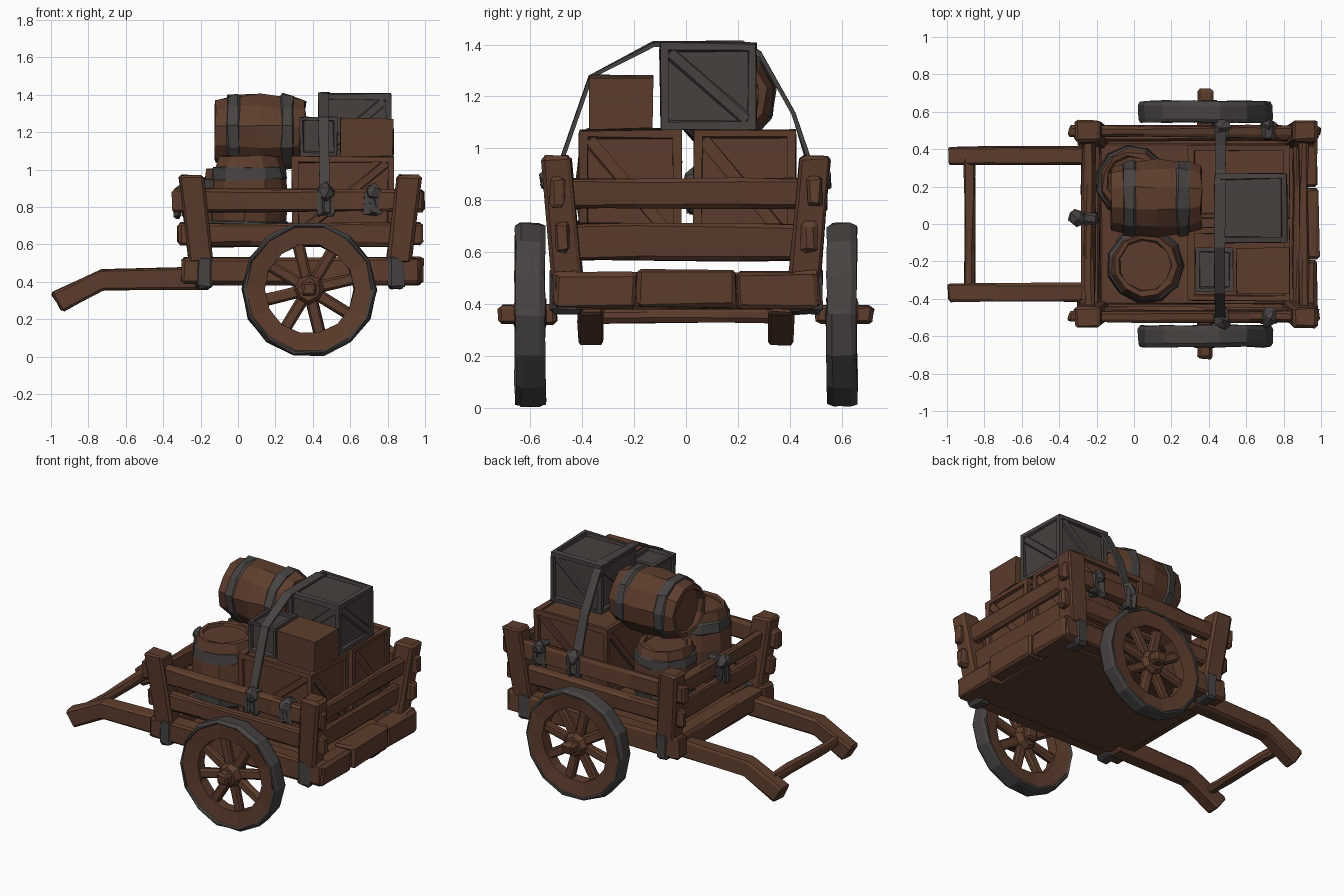
import bpy, bmesh, math, random
from mathutils import Vector, Matrix

random.seed(4)
if "Cube" in bpy.data.objects:
    bpy.data.objects.remove(bpy.data.objects["Cube"])


def material(name, color):
    m = bpy.data.materials.new(name)
    m.use_nodes = True
    m.diffuse_color = (*color, 1)
    m.node_tree.nodes["Principled BSDF"].inputs["Base Color"].default_value = (*color, 1)
    return m


WOOD = material("brown wood", (0.108, 0.046, 0.026))
IRON = material("dark iron", (0.062, 0.056, 0.053))
GREY = material("grey wood", (0.064, 0.052, 0.048))


def finish(name, bm, *mats, rough=0.0):
    """Turn a bmesh into an object, with a hand-hewn wobble."""
    for v in bm.verts:
        v.co += Vector([random.uniform(-rough, rough) for _ in range(3)])
    bmesh.ops.recalc_face_normals(bm, faces=bm.faces)
    me = bpy.data.meshes.new(name)
    bm.to_mesh(me)
    bm.free()
    for m in mats:
        me.materials.append(m)
    ob = bpy.data.objects.new(name, me)
    bpy.context.collection.objects.link(ob)
    return ob


def box(name, lo, hi, mat=WOOD, lean=(0, 0), turn=None, rough=0.006, chamfer=0.014):
    """Chamfered timber between two corners; lean shifts its top sideways."""
    lo, hi = Vector(lo), Vector(hi)
    size, mid = hi - lo, (lo + hi) / 2
    bm = bmesh.new()
    bmesh.ops.create_cube(bm, size=1)
    for v in bm.verts:
        v.co = Vector([v.co[i] * size[i] for i in range(3)])
        if v.co.z > 0:
            v.co += Vector((lean[0], lean[1], 0))
    bmesh.ops.bevel(bm, geom=bm.edges[:], offset=min(chamfer, min(size) / 4),
                    segments=1, affect='EDGES')
    axis = max(range(3), key=lambda i: size[i])
    normal = Vector([float(i == axis) for i in range(3)])
    if size[axis] > 0.5:
        for t in (-0.2, 0.22):
            bmesh.ops.bisect_plane(bm, geom=bm.verts[:] + bm.edges[:] + bm.faces[:],
                                   plane_co=normal * size[axis] * t, plane_no=normal)
    if turn:
        bm.transform(turn)
    bm.transform(Matrix.Translation(mid))
    return finish(name, bm, mat, rough=rough)


def beam(name, a, b, w, h, mat=WOOD):
    """Timber running from a to b."""
    a, b = Vector(a), Vector(b)
    mid, half = (a + b) / 2, Vector(((b - a).length, w, h)) / 2
    rot = (b - a).to_track_quat('X', 'Z').to_matrix().to_4x4()
    return box(name, mid - half, mid + half, mat, turn=rot, rough=0.003)


def prism(name, outline, y0, y1):
    """Side outline in x and z, extruded across y."""
    bm = bmesh.new()
    f = bm.faces.new([bm.verts.new((x, y0, z)) for x, z in outline])
    g = bmesh.ops.extrude_face_region(bm, geom=[f])["geom"]
    bmesh.ops.translate(bm, vec=(0, y1 - y0, 0),
                        verts=[e for e in g if isinstance(e, bmesh.types.BMVert)])
    bmesh.ops.bevel(bm, geom=bm.edges[:], offset=0.012, segments=1, affect='EDGES')
    return finish(name, bm, WOOD, rough=0.004)


def lathe(name, profile, place, sides, iron=(), closed=False, rough=0.005):
    """Spin (radius, height) points; listed profile segments become iron."""
    bm = bmesh.new()
    rings = []
    for r, z in profile:
        rings.append([bm.verts.new((r * math.cos(math.tau * k / sides),
                                    r * math.sin(math.tau * k / sides), z))
                      for k in range(sides)])
    n = len(rings)
    for i in range(n if closed else n - 1):
        a, b = rings[i], rings[(i + 1) % n]
        for k in range(sides):
            j = (k + 1) % sides
            bm.faces.new((a[k], a[j], b[j], b[k])).material_index = int(i in iron)
    if not closed:
        bm.faces.new(rings[0])
        bm.faces.new(rings[-1])
    bm.transform(place)
    return finish(name, bm, WOOD, IRON, rough=rough)


def crate(name, lo, hi, mat=WOOD, frame=0.04, brace=True):
    """Box with framed, sunken panels and a diagonal brace on each side."""
    lo, hi = Vector(lo), Vector(hi)
    mid, size = (lo + hi) / 2, hi - lo
    bm = bmesh.new()
    bmesh.ops.create_cube(bm, size=1, matrix=Matrix.Translation(mid) @ Matrix.Diagonal((*size, 1)))
    if frame:
        panels = bm.faces[:]
        bmesh.ops.inset_individual(bm, faces=panels, thickness=frame)
        bmesh.ops.inset_individual(bm, faces=panels, thickness=0.004, depth=-0.018)
    finish(name, bm, mat, rough=0.005)
    if brace:
        d = size / 2 - Vector((0.035, 0.035, 0.035))
        for s in (-1, 1):
            x, y = mid.x + s * (size.x / 2 - 0.012), mid.y + s * (size.y / 2 - 0.012)
            beam(name + "_brace", (x, mid.y - d.y, mid.z + s * d.z),
                 (x, mid.y + d.y, mid.z - s * d.z), 0.016, 0.045, mat)
            beam(name + "_brace", (mid.x - d.x, y, mid.z - d.z),
                 (mid.x + d.x, y, mid.z + d.z), 0.016, 0.045, mat)


def barrel(name, place, r, h):
    """Bulging staves, two raised iron hoops and sunken heads."""
    half = [(0.66, 0.46), (0.70, 0.5), (0.82, 0.5), (0.91, 0.37),
            (0.96, 0.36), (0.995, 0.24), (0.96, 0.23)]
    pts = [(r * a, -h * b) for a, b in half] + [(r, 0)] + [(r * a, h * b) for a, b in half[::-1]]
    lathe(name, pts, place, 11, iron=(3, 4, 5, 8, 9, 10), rough=0.007)


def knot(name, x, y, z):
    """Tied rope end with hanging tails."""
    bm = bmesh.new()
    bmesh.ops.create_icosphere(bm, subdivisions=1, radius=0.048)
    bm.transform(Matrix.Translation((x, y, z + 0.04)))
    finish(name, bm, IRON, rough=0.012)
    for k in (-1, 1):
        box(name + "_tail", (x + k * 0.026 - 0.018, y - 0.02, z - 0.085),
            (x + k * 0.026 + 0.018, y + 0.02, z + 0.05), IRON, rough=0.009)


# Wheels with iron tyres, spokes, hubs and axle ends
WX, WZ = 0.38, 0.36
for s in (-1, 1):
    place = Matrix.Translation((WX, s * 0.6, WZ)) @ Matrix.Rotation(math.pi / 2, 4, 'X')
    ring = [(0.24, -0.038), (0.335, -0.05), (0.34, -0.058), (0.35, -0.056), (0.36, -0.035),
            (0.36, 0.035), (0.35, 0.056), (0.34, 0.058), (0.335, 0.05), (0.24, 0.038)]
    lathe("wheel_rim", ring, place, 14, iron=range(1, 8), closed=True)
    lathe("wheel_hub", [(0.06, -0.06), (0.08, -0.03), (0.08, 0.03), (0.06, 0.06)], place, 8)
    for k in range(8):
        a = math.tau * (k + 0.3) / 8
        d = Vector((math.cos(a), 0, math.sin(a)))
        c = Vector((WX, s * 0.6, WZ))
        beam("wheel_spoke", c + d * 0.05, c + d * 0.265, 0.045, 0.062)
    box("axle_end", (WX - 0.04, s * 0.61 - 0.11, WZ - 0.037), (WX + 0.04, s * 0.61 + 0.11, WZ + 0.037))

# Pulling shafts and crossbar
for s in (-1, 1):
    prism("pull_shaft", [(-1, 0.34), (-0.94, 0.24), (-0.72, 0.355), (-0.15, 0.36),
                         (-0.15, 0.48), (-0.74, 0.465)], s * 0.365 - 0.05, s * 0.365 + 0.05)
box("shaft_crossbar", (-0.91, -0.36, 0.33), (-0.85, 0.36, 0.385))

# Lower frame, deck and iron corner straps
for s in (-1, 1):
    y = s * 0.46
    box("frame_side_beam", (-0.3, y - 0.055, 0.39), (0.97, y + 0.055, 0.53))
    for x in (-0.18, 0.845):
        box("corner_strap", (x - 0.042, y - 0.062, 0.365), (x + 0.042, y + 0.062, 0.54), IRON)
    box("rear_beam_block", (0.86, y * 0.76 - 0.155, 0.385), (0.98, y * 0.76 + 0.155, 0.525))
box("rear_beam_middle", (0.85, -0.19, 0.39), (0.99, 0.19, 0.535))
box("front_beam", (-0.28, -0.42, 0.39), (-0.17, 0.42, 0.52))
box("lower_deck", (-0.24, -0.43, 0.385), (0.9, 0.43, 0.425))
box("cargo_floor", (-0.18, -0.43, 0.585), (0.86, 0.43, 0.615), rough=0.002)

# Flared corner posts and side boards
for s in (-1, 1):
    for x, lean in ((-0.2, -0.05), (0.86, 0.055)):
        box("corner_post", (x - 0.065, s * 0.457 - 0.058, 0.5), (x + 0.065, s * 0.457 + 0.058, 0.97),
            lean=(lean, s * 0.042))
    box("side_board_lower", (-0.32, s * 0.475 - 0.03, 0.6), (0.985, s * 0.475 + 0.03, 0.715))
    box("side_board_upper", (-0.35, s * 0.495 - 0.03, 0.775), (0.995, s * 0.495 + 0.03, 0.895))
for x, out in ((-0.2, -1), (0.87, 1)):
    box("end_board_lower", (x - 0.025, -0.46, 0.57), (x + 0.025, 0.46, 0.71), lean=(out * 0.01, 0))
    box("end_board_upper", (x + out * 0.03 - 0.025, -0.48, 0.77),
        (x + out * 0.03 + 0.025, 0.48, 0.885), lean=(out * 0.01, 0))

# Crates
crate("crate_near", (0.29, -0.41, 0.62), (0.83, -0.02, 1.07))
crate("crate_far", (0.29, 0.03, 0.62), (0.83, 0.42, 1.07))
crate("grey_crate", (0.44, -0.1, 1.075), (0.82, 0.27, 1.405), GREY)
crate("small_grey_crate", (0.33, -0.36, 1.075), (0.53, -0.13, 1.28), GREY, 0.025, False)
crate("small_brown_crate", (0.55, -0.37, 1.075), (0.83, -0.13, 1.275), WOOD, 0, False)

# Barrels
barrel("near_barrel", Matrix.Translation((0.06, -0.22, 0.835)), 0.205, 0.48)
barrel("far_barrel", Matrix.Translation((-0.01, 0.23, 0.805)), 0.195, 0.4)
barrel("lying_barrel", Matrix.Translation((0.12, 0.14, 1.205)) @ Matrix.Rotation(math.pi / 2, 4, 'Y'),
       0.208, 0.48)

# Strap over the load, and knots on the boards
path = [(-0.53, 0.8), (-0.49, 0.95), (-0.37, 1.285), (-0.13, 1.41), (0.22, 1.415),
        (0.29, 1.37), (0.42, 1.14), (0.48, 0.95), (0.53, 0.8)]
bm = bmesh.new()
rows = [[bm.verts.new((x, y, z)) for x in (0.43, 0.49)] for y, z in path]
for a, b in zip(rows, rows[1:]):
    bm.faces.new((a[0], a[1], b[1], b[0]))
strap = finish("load_strap", bm, IRON, rough=0.005)
strap.modifiers.new("thickness", 'SOLIDIFY').thickness = 0.016
for s in (-1, 1):
    for x in (0.47, 0.72):
        knot("rope_knot", x, s * 0.515, 0.84)
        box("rope_loop", (x - 0.035, s * 0.49 - 0.04, 0.76), (x + 0.035, s * 0.49 + 0.04, 0.915), IRON)
knot("front_rope_knot", -0.3, 0.03, 0.83)
box("front_rope_loop", (-0.275, 0, 0.755), (-0.19, 0.06, 0.9), IRON)
